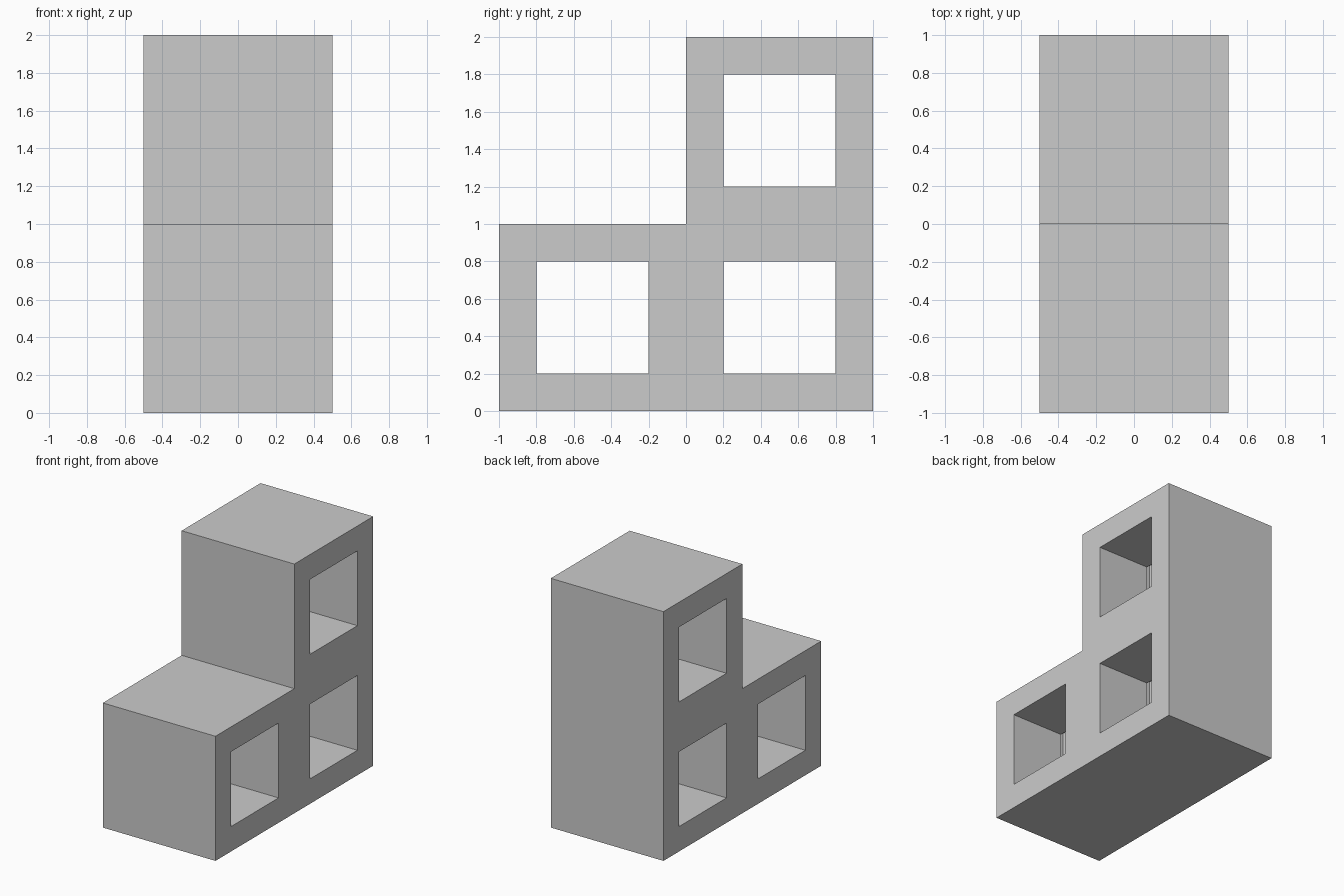
import bpy, bmesh

if "Cube" in bpy.data.objects:
    bpy.data.objects.remove(bpy.data.objects["Cube"])


def add_object(name, bm):
    bmesh.ops.recalc_face_normals(bm, faces=bm.faces)
    mesh = bpy.data.meshes.new(name)
    bm.to_mesh(mesh)
    bm.free()
    obj = bpy.data.objects.new(name, mesh)
    bpy.context.collection.objects.link(obj)
    return obj


def prism(name, outline, width):
    """Extrude a side (y, z) outline along x, centred on x = 0."""
    bm = bmesh.new()
    face = bm.faces.new([bm.verts.new((-width / 2, y, z)) for y, z in outline])
    ext = bmesh.ops.extrude_face_region(bm, geom=[face])
    verts = [v for v in ext["geom"] if isinstance(v, bmesh.types.BMVert)]
    bmesh.ops.translate(bm, verts=verts, vec=(width, 0, 0))
    return add_object(name, bm)


def square(y, z, half):
    return [(y - half, z - half), (y + half, z - half),
            (y + half, z + half), (y - half, z + half)]


# L-shaped stepped block
block = prism("stepped_block",
              [(-1, 0), (1, 0), (1, 2), (0, 2), (0, 1), (-1, 1)], 1.0)

# Square through-openings, each with a narrow recessed slot at mid-width
for i, (y, z) in enumerate([(-0.5, 0.5), (0.5, 0.5), (0.5, 1.5)]):
    for part, half, width in (("opening", 0.3, 1.4), ("slot", 0.37, 0.08)):
        cutter = prism(f"{part}_cutter_{i + 1}", square(y, z, half), width)
        cutter.hide_render = True
        cutter.hide_set(True)
        cutter.display_type = 'WIRE'
        mod = block.modifiers.new(f"{part}_{i + 1}", 'BOOLEAN')
        mod.operation = 'DIFFERENCE'
        mod.solver = 'EXACT'
        mod.object = cutter
